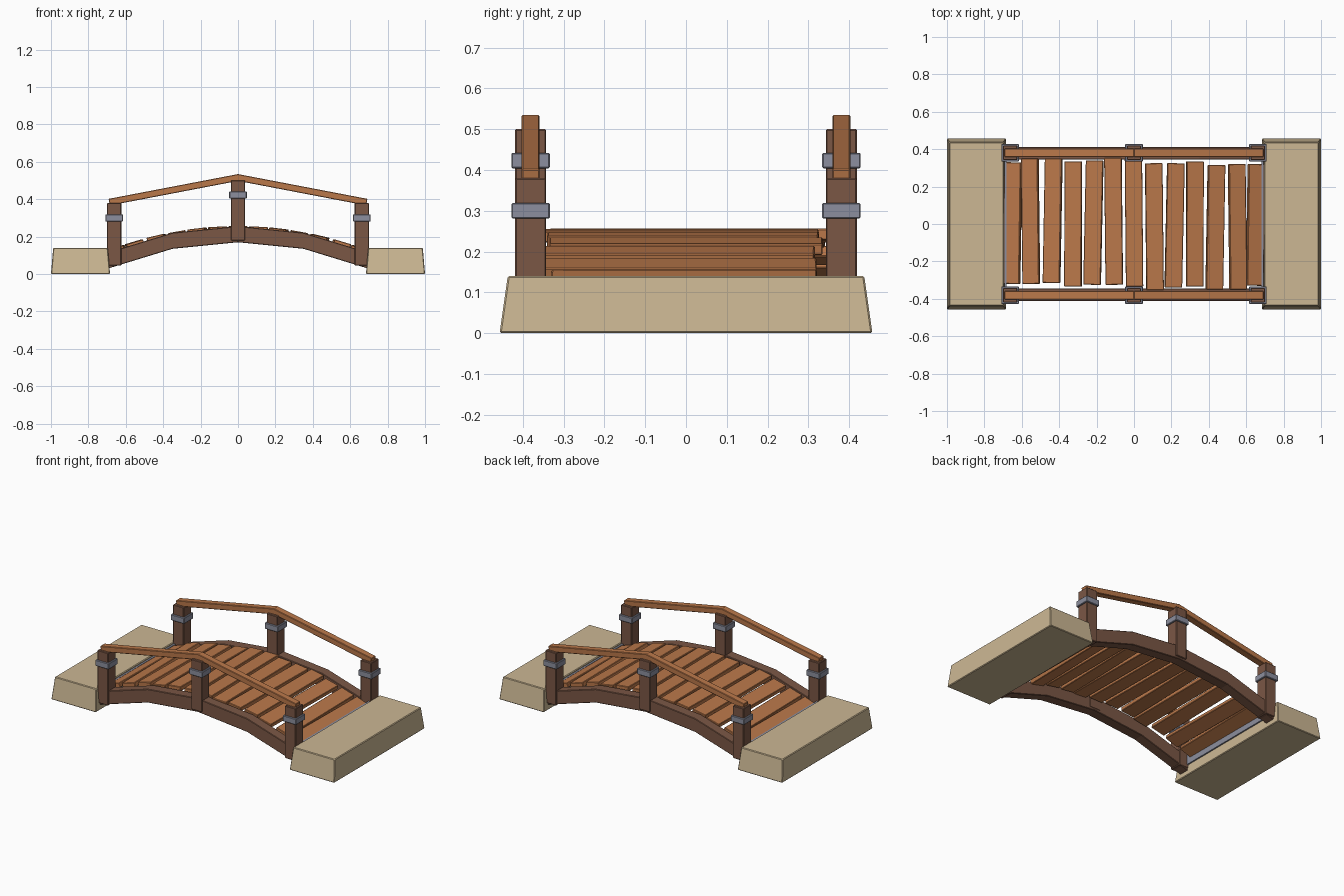
import bpy, bmesh, math
from mathutils import Matrix, Vector

if "Cube" in bpy.data.objects:
    bpy.data.objects.remove(bpy.data.objects["Cube"])


def material(name, srgb):
    m = bpy.data.materials.new(name)
    m.diffuse_color = [((c + 0.055) / 1.055) ** 2.4 for c in srgb] + [1]
    m.use_nodes = True
    m.node_tree.nodes["Principled BSDF"].inputs["Base Color"].default_value = m.diffuse_color
    return m


STONE = material("tan stone", (0.80, 0.72, 0.58))
PLANK = material("orange wood", (0.73, 0.47, 0.29))
DARK = material("dark wood", (0.48, 0.34, 0.27))
METAL = material("grey metal", (0.55, 0.56, 0.62))


def finish(bm, name, mat, bevel=0.0):
    bmesh.ops.recalc_face_normals(bm, faces=bm.faces)
    me = bpy.data.meshes.new(name)
    bm.to_mesh(me)
    bm.free()
    me.materials.append(mat)
    ob = bpy.data.objects.new(name, me)
    bpy.context.collection.objects.link(ob)
    if bevel:
        mod = ob.modifiers.new("soft edges", 'BEVEL')
        mod.width = bevel
        mod.segments = 1
    return ob


def box(name, mat, loc, size, rot=Matrix(), bevel=0.003, taper=(0, 0)):
    """Box with rotation; taper pulls the top in by x and y amounts."""
    bm = bmesh.new()
    bmesh.ops.create_cube(bm, size=1)
    for v in bm.verts:
        top = v.co.z > 0
        v.co = Vector(v.co[i] * size[i] for i in range(3))
        if top:
            v.co.x -= math.copysign(taper[0], v.co.x)
            v.co.y -= math.copysign(taper[1], v.co.y)
    bm.transform(Matrix.Translation(loc) @ rot)
    return finish(bm, name, mat, bevel)


def span(name, mat, x, y, z):
    """Box from (min, max) ranges."""
    r = (x, y, z)
    return box(name, mat, [sum(a) / 2 for a in r], [a[1] - a[0] for a in r])


# stone abutments and the metal strips on their inner walls
for s, side in ((-1, "left"), (1, "right")):
    box(side + "_abutment", STONE, (s * 0.842, 0, 0.07), (0.316, 0.914, 0.14),
        taper=(0.012, 0.02), bevel=0.004)
    box(side + "_metal_strip", METAL, (s * 0.687, 0, 0.10), (0.012, 0.69, 0.066), bevel=0)

# arched side beams
ARCH = [(-0.69, 0.031), (-0.35, 0.135), (0, 0.17), (0.35, 0.135), (0.69, 0.031)]
for s, side in ((-1, "front"), (1, "back")):
    bm = bmesh.new()
    rings = []
    for x, z in ARCH:
        rings.append([bm.verts.new((x, s * y, z + h)) for y, h in
                      ((0.345, 0), (0.411, 0), (0.411, 0.086), (0.345, 0.086))])
    for a, b in zip(rings, rings[1:]):
        for i in range(4):
            j = (i + 1) % 4
            bm.faces.new((a[i], a[j], b[j], b[i]))
    bm.faces.new(rings[0])
    bm.faces.new(rings[-1])
    finish(bm, side + "_beam", DARK, 0.003)

    # posts with metal bands
    for x, z0, z1, band in ((-0.662, 0.045, 0.38, 0.30),
                            (0, 0.18, 0.50, 0.423),
                            (0.662, 0.045, 0.38, 0.30)):
        box(side + "_post", DARK, (x, s * 0.381, (z0 + z1) / 2), (0.076, 0.076, z1 - z0))
        box(side + "_band", METAL, (x, s * 0.381, band), (0.094, 0.094, 0.038))

    # sloping hand rails
    for k in (-1, 1):
        ang = math.atan2(0.132, 0.69)
        box(side + "_rail", PLANK, (k * 0.34, s * 0.381, 0.451), (0.71, 0.044, 0.036),
            Matrix.Rotation(k * ang, 4, 'Y'))

# deck planks: x, y at back end, y at front end, skew; repeated with a half turn
PLANKS = [(-0.650, 0.330, -0.320, 0.010), (-0.553, 0.350, -0.320, -0.008),
          (-0.435, 0.350, -0.315, 0.012), (-0.325, 0.335, -0.335, 0.001),
          (-0.217, 0.340, -0.325, 0.014), (-0.109, 0.353, -0.325, -0.007)]
ROWS = [(p, 0) for p in PLANKS] + [((0, 0.348, -0.335, -0.006), 0)] + [(p, math.pi) for p in PLANKS]
for (x, y1, y0, skew), turn in ROWS:
    top = 0.256 - 0.272 * x * x
    tilt = math.atan(0.544 * x)
    rot = Matrix.Rotation(-skew / 0.67, 4, 'Z') @ Matrix.Rotation(tilt, 4, 'Y')
    ob = box("deck_plank", PLANK, (x, (y0 + y1) / 2, top - 0.014),
             (0.093, y1 - y0, 0.028), rot)
    ob.data.transform(Matrix.Rotation(turn, 4, 'Z'))
